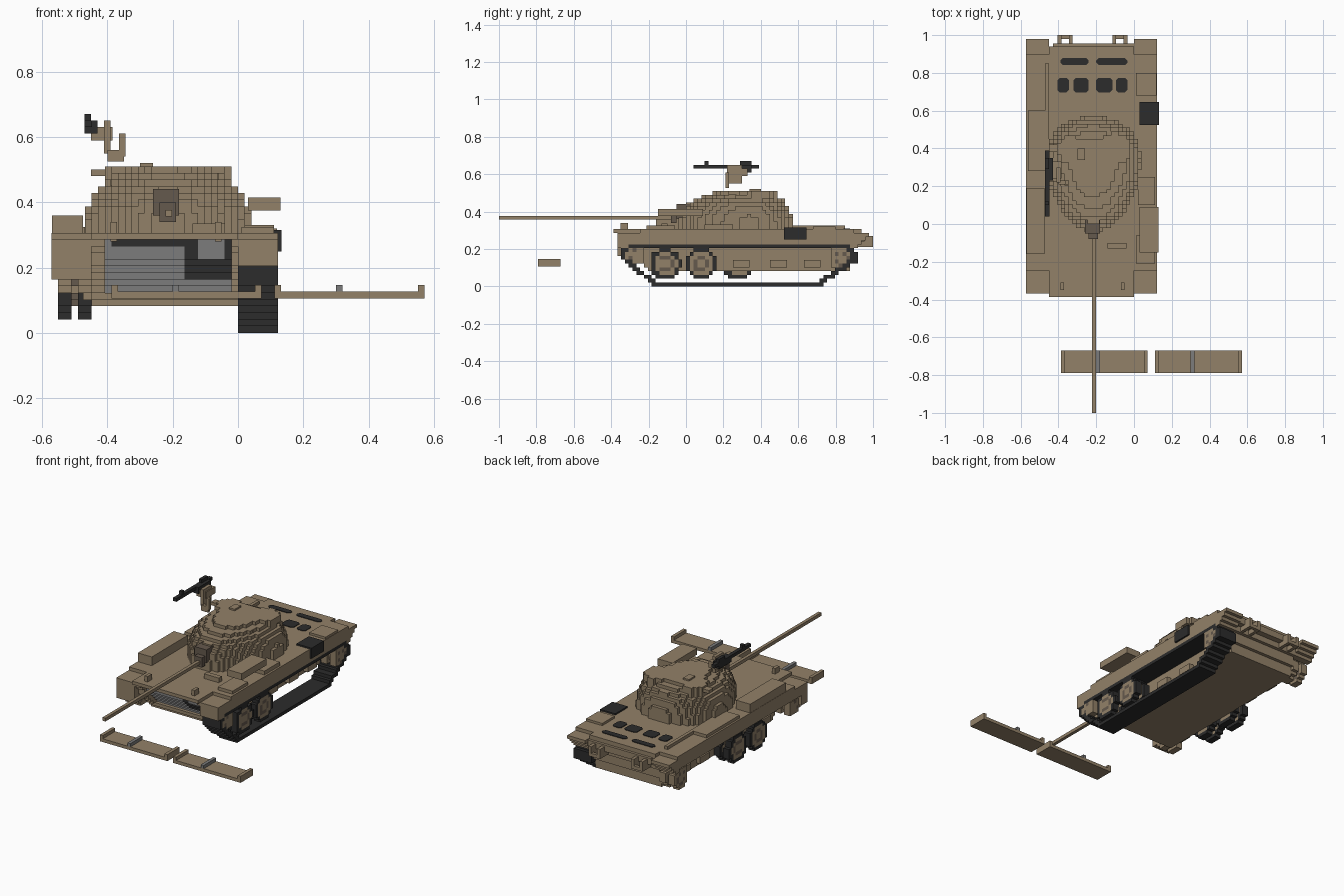
import bpy, bmesh, math
from mathutils import Vector

if "Cube" in bpy.data.objects:
    bpy.data.objects.remove(bpy.data.objects["Cube"])

V = 2 / 98  # edge of one block
MID = -0.215  # centre line of the vehicle


def material(name, rgb):
    m = bpy.data.materials.new(name)
    m.use_nodes = True
    m.diffuse_color = (*rgb, 1)
    m.node_tree.nodes["Principled BSDF"].inputs["Base Color"].default_value = (*rgb, 1)
    return m


TAN, DARK, GREY, BROWN = range(4)
MATS = [material("sand tan", (0.29, 0.22, 0.14)), material("rubber black", (0.025, 0.025, 0.025)),
        material("steel grey", (0.2, 0.2, 0.2)), material("dark brown", (0.13, 0.1, 0.075))]


def finish(bm, name):
    mesh = bpy.data.meshes.new(name)
    bm.to_mesh(mesh)
    bm.free()
    for m in MATS:
        mesh.materials.append(m)
    ob = bpy.data.objects.new(name, mesh)
    bpy.context.collection.objects.link(ob)
    return ob


def boxes(name, mat, *bounds):
    """Boxes given as x0, x1, y0, y1, z0, z1."""
    bm = bmesh.new()
    for x0, x1, y0, y1, z0, z1 in bounds:
        made = bmesh.ops.create_cube(bm, size=1)["verts"]
        for v in made:
            v.co = ((x0 + x1) / 2 + v.co.x * (x1 - x0), (y0 + y1) / 2 + v.co.y * (y1 - y0),
                    (z0 + z1) / 2 + v.co.z * (z1 - z0))
    for f in bm.faces:
        f.material_index = mat
    return finish(bm, name)


def blocks(name, bounds, rule):
    """Stepped solid: rule(x, y, z) gives a colour index, or None for empty."""
    lo = [round(b / V) for b in bounds[::2]]
    hi = [round(b / V) for b in bounds[1::2]]
    cells = {}
    for i in range(lo[0], hi[0]):
        for j in range(lo[1], hi[1]):
            for k in range(lo[2], hi[2]):
                c = rule((i + .5) * V, (j + .5) * V, (k + .5) * V)
                if c is not None:
                    cells[i, j, k] = c
    bm = bmesh.new()
    verts = {}

    def corner(p):
        if p not in verts:
            verts[p] = bm.verts.new(Vector(p) * V)
        return verts[p]

    for cell, colour in cells.items():
        for axis in range(3):
            for side in (0, 1):
                near = list(cell)
                near[axis] += 2 * side - 1
                if tuple(near) in cells:
                    continue
                u, w = (axis + 1) % 3, (axis + 2) % 3
                quad = []
                for du, dw in ((0, 0), (1, 0), (1, 1), (0, 1)):
                    p = list(cell)
                    p[axis] += side
                    p[u] += du
                    p[w] += dw
                    quad.append(corner(tuple(p)))
                f = bm.faces.new(quad if side else quad[::-1])
                f.material_index = colour
    return finish(bm, name)


# Hull with an open nose that shows the machinery
def hull_rule(x, y, z):
    front = -0.2 - 0.9 * (z - 0.085)
    rear = 0.87 + 0.35 * min(z - 0.085, 0.2)
    side = abs(x - MID)
    if y > rear or (y < -0.27 and z > 0.31):
        return None
    if z > 0.285:
        return TAN if y > -0.39 else None
    if side < 0.2 and z > 0.125:
        if y < max(-0.3, front + 0.03):
            return None
        if y < -0.1:
            if x > -0.17 and z > 0.16 and (x < -0.12 or z < 0.23 or x > -0.05):
                return DARK
            return DARK if z > 0.265 and -0.39 < x < -0.17 else GREY
        return TAN
    return TAN if y > front else None


blocks("hull", (-0.45, 0.01, -0.4, 0.96, 0.085, 0.31), hull_rule)


# Fenders with rounded, drooping ends
def fender_rule(x, y, z):
    low = 0.225
    if y < -0.31:
        low = 0.17 if x < 0 else 0.21
    elif y > 0.88:
        low = 0.2
    top = 0.29 if y < -0.25 or y > 0.9 else 0.31
    bottom = low + max(0, y - 0.9) * 0.9
    return TAN if bottom < z < top else None


for name, x0 in (("right", -0.57), ("left", 0.01)):
    blocks(name + "_fender", (x0, x0 + 0.12, -0.37, 0.98, 0.16, 0.31), fender_rule)


# Turret: egg-shaped outline that shrinks with height
def turret_rule(x, y, z):
    s = math.sqrt(max(0, 1 - ((z - 0.31) / 0.21) ** 3))
    d = y - 0.33
    reach = (0.24 if d > 0 else 0.37) * s
    if abs(d) >= reach:
        return None
    power = 2.4 if d > 0 else 1.7
    return TAN if abs(x - MID) < 0.25 * s * math.sqrt(1 - (abs(d) / reach) ** power) else None


blocks("turret", (-0.49, 0.06, -0.06, 0.6, 0.3, 0.5), turret_rule)


def disc_rule(cx, cy, r):
    return lambda x, y, z: TAN if math.hypot(x - cx, y - cy) < r else None


blocks("commander_cupola", (-0.2, -0.02, 0.3, 0.5, 0.47, 0.52), disc_rule(-0.1, 0.4, 0.082))
blocks("loader_hatch", (-0.42, -0.25, 0.3, 0.5, 0.47, 0.5), disc_rule(-0.33, 0.39, 0.075))
boxes("turret_fittings", TAN, (-0.3, -0.26, 0.34, 0.4, 0.48, 0.52), (-0.45, -0.36, 0.38, 0.42, 0.48, 0.5),
      (-0.31, -0.25, 0.21, 0.27, 0.46, 0.49), (-0.1, -0.06, 0.23, 0.27, 0.46, 0.49),
      (-0.39, -0.35, 0.2, 0.25, 0.45, 0.47))

# Main gun
boxes("mantlet", BROWN, (-0.26, -0.18, -0.05, 0.06, 0.36, 0.44), (-0.24, -0.19, -0.08, -0.05, 0.34, 0.4))
boxes("gun_barrel", TAN, (-0.222, -0.202, -1.0, -0.06, 0.357, 0.377))

# Roof machine gun and its bent bracket
boxes("machine_gun", DARK, (-0.47, -0.448, 0.04, 0.39, 0.63, 0.65), (-0.47, -0.43, 0.23, 0.35, 0.61, 0.65),
      (-0.47, -0.45, 0.1, 0.12, 0.65, 0.67), (-0.47, -0.45, 0.29, 0.35, 0.65, 0.67))
boxes("machine_gun_bracket", TAN, (-0.45, -0.385, 0.24, 0.33, 0.59, 0.63), (-0.41, -0.39, 0.22, 0.3, 0.55, 0.65),
      (-0.4, -0.35, 0.21, 0.23, 0.525, 0.56), (-0.365, -0.345, 0.21, 0.23, 0.54, 0.61))

# Track: a ring inside a convex loop, measured from each edge of the loop
LOOP = [(-0.355, 0.2), (-0.345, 0.14), (-0.17, 0), (0.71, 0), (0.91, 0.13), (0.91, 0.19), (0.85, 0.225), (-0.31, 0.225)]


def track_rule(x, y, z):
    depth = 1
    for (ay, az), (by, bz) in zip(LOOP, LOOP[1:] + LOOP[:1]):
        ey, ez = by - ay, bz - az
        depth = min(depth, (ey * (z - az) - ez * (y - ay)) / math.hypot(ey, ez))
    return DARK if 0 <= depth < 0.026 else None


blocks("left_track", (0.01, 0.13, -0.37, 0.93, 0, 0.225), track_rule)


# Wheels: twin discs with a tyre, a tan rim and a brown recess
def wheel(name, x0, y0, z0, r, tyre):
    def rule(x, y, z):
        d = math.hypot(y - y0, z - z0)
        twin_gap = abs(x - x0 - 0.05) < 0.012
        if d > r or (twin_gap and d > 0.03):
            return None
        if d > r - 0.02:
            return tyre
        return BROWN if 0.028 < d < 0.042 else TAN
    blocks(name, (x0, x0 + 0.1, y0 - 0.1, y0 + 0.1, max(0.02, z0 - 0.1), z0 + 0.1), rule)


for side, x0, spots in (("left", 0.015, (-0.11, 0.08)), ("right", -0.555, (0.08, 0.28))):
    for n, y in enumerate(spots):
        wheel(f"{side}_road_wheel_{n + 1}", x0, y, 0.12, 0.083, DARK)
    wheel(side + "_sprocket", x0, 0.83, 0.15, 0.064, TAN)
    wheel(side + "_idler", x0, -0.27, 0.165, 0.05, TAN)

# Suspension arms along the hull sides
for side, x0 in (("left", 0.005), ("right", -0.475)):
    boxes(side + "_suspension", TAN, *[(x0, x0 + 0.03, y, y + 0.09, 0.1, 0.14) for y in (-0.15, 0.05, 0.25, 0.45, 0.63)])

# Stowage on the fenders
boxes("right_stowage_box", TAN, (-0.57, -0.475, -0.16, 0.19, 0.29, 0.36))
boxes("left_stowage_box", TAN, (0.03, 0.13, -0.15, 0.09, 0.375, 0.415))
boxes("fender_lockers", TAN, (0.01, 0.11, -0.21, -0.06, 0.3, 0.325), (0.02, 0.11, 0.1, 0.25, 0.3, 0.33),
      (0.01, 0.12, 0.68, 0.8, 0.3, 0.32), (-0.56, -0.47, 0.28, 0.6, 0.3, 0.325),
      (-0.47, -0.45, 0.3, 0.85, 0.3, 0.325))
boxes("exhaust_cover", DARK, (0.03, 0.133, 0.525, 0.645, 0.25, 0.315))

# Nose fittings and rear tow hooks
boxes("headlights", TAN, *[(x, x + 0.02, -0.35, -0.31, 0.28, 0.34) for x in (-0.39, -0.07)],
      (-0.14, -0.04, -0.13, -0.1, 0.3, 0.335))
for side, x0 in (("right", -0.405), ("left", -0.115)):
    boxes(side + "_tow_hook", TAN, (x0, x0 + 0.02, 0.9, 1.0, 0.21, 0.27), (x0 + 0.06, x0 + 0.08, 0.9, 1.0, 0.21, 0.27),
          (x0, x0 + 0.08, 0.98, 1.0, 0.21, 0.23))
boxes("rear_step", TAN, (-0.43, 0, 0.9, 0.955, 0.24, 0.28))


# Engine deck vents with clipped corners
def vents(name, y, half, spans):
    bm = bmesh.new()
    for x0, x1 in spans:
        c = 0.012
        ring = [(x0 + c, y - half), (x1 - c, y - half), (x1, y - half + c), (x1, y + half - c),
                (x1 - c, y + half), (x0 + c, y + half), (x0, y + half - c), (x0, y - half + c)]
        top = bm.faces.new([bm.verts.new((px, py, 0.306)) for px, py in ring])
        grown = bmesh.ops.extrude_face_region(bm, geom=[top])["geom"]
        bmesh.ops.translate(bm, vec=(0, 0, 0.004), verts=[g for g in grown if isinstance(g, bmesh.types.BMVert)])
    bmesh.ops.recalc_face_normals(bm, faces=bm.faces)
    for f in bm.faces:
        f.material_index = DARK
    finish(bm, name)


vents("rear_vents", 0.86, 0.018, [(-0.39, -0.24), (-0.2, -0.035)])
vents("engine_vents", 0.735, 0.038, [(-0.405, -0.345), (-0.32, -0.24), (-0.2, -0.115), (-0.095, -0.035)])

# Two loose planks with end lips and a steel strap
for name, x0, strap in (("right", -0.387, -0.2), ("left", 0.112, 0.3)):
    x1 = x0 + 0.459
    boxes(name + "_plank", TAN, (x0, x1, -0.79, -0.67, 0.106, 0.126),
          (x0, x0 + 0.02, -0.79, -0.67, 0.126, 0.146), (x1 - 0.02, x1, -0.79, -0.67, 0.126, 0.146))
    boxes(name + "_plank_strap", GREY, (strap, strap + 0.02, -0.79, -0.67, 0.126, 0.146))
